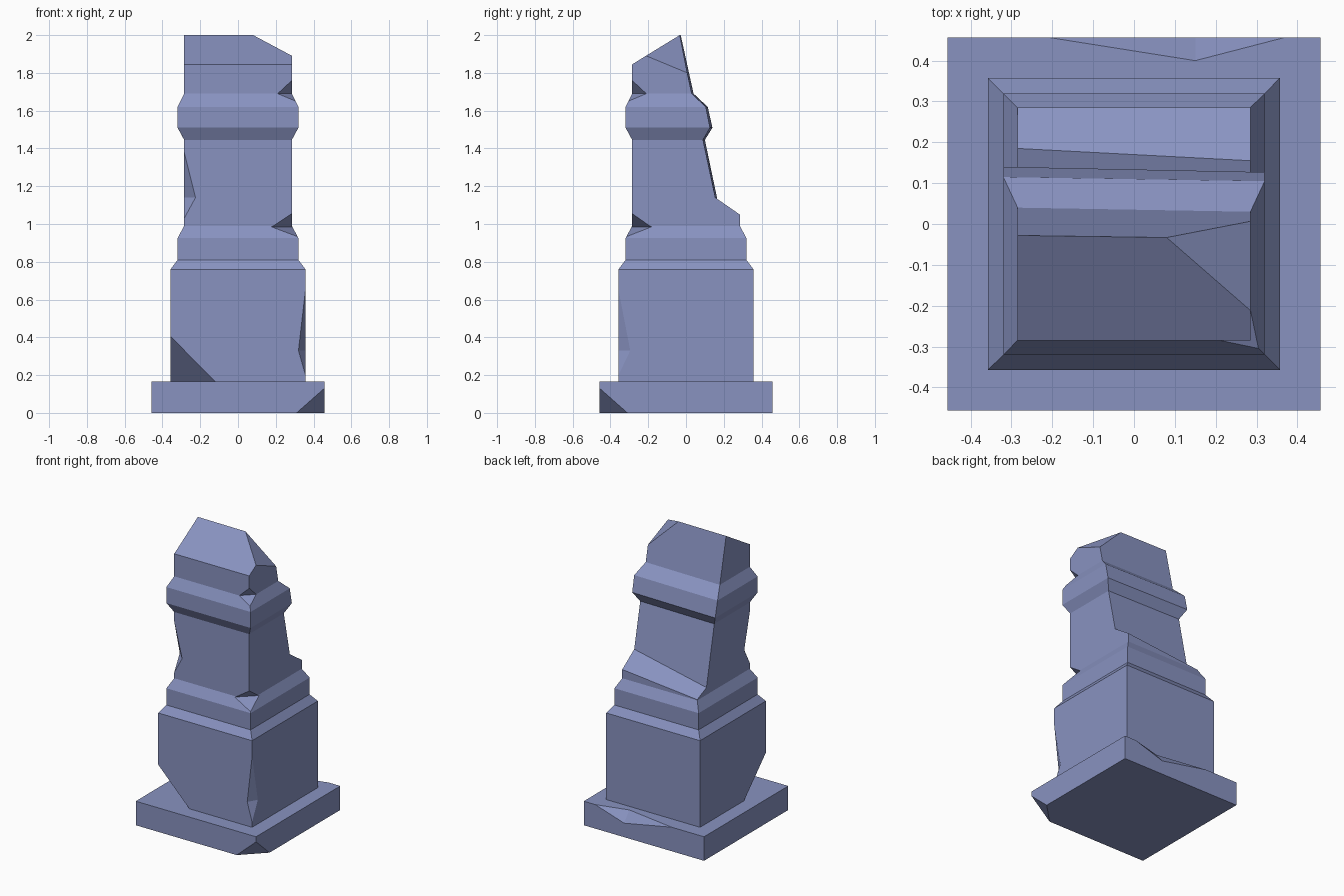
import bpy, bmesh
from mathutils import Vector

if "Cube" in bpy.data.objects:
    bpy.data.objects.remove(bpy.data.objects["Cube"])

# Blue-grey stone
stone = bpy.data.materials.new("blue_stone")
stone.diffuse_color = (0.247, 0.289, 0.53, 1)
stone.use_nodes = True
stone.node_tree.nodes["Principled BSDF"].inputs["Base Color"].default_value = stone.diffuse_color


def loft(name, rings):
    """Stack four-cornered rings (front-left, front-right, back-right, back-left)."""
    bm = bmesh.new()
    loops = [[bm.verts.new(p) for p in ring] for ring in rings]
    bm.faces.new(loops[0][::-1])
    bm.faces.new(loops[-1])
    for a, b in zip(loops, loops[1:]):
        for i in range(4):
            j = (i + 1) % 4
            bm.faces.new((a[i], a[j], b[j], b[i]))
    bmesh.ops.recalc_face_normals(bm, faces=bm.faces)
    me = bpy.data.meshes.new(name)
    bm.to_mesh(me)
    bm.free()
    me.materials.append(stone)
    ob = bpy.data.objects.new(name, me)
    bpy.context.collection.objects.link(ob)
    return ob


def square(h, z):
    return [(-h, -h, z), (h, -h, z), (h, h, z), (-h, h, z)]


def broken(h, zf, yl, zl, yr, zr):
    """Ring whose back edge is broken away."""
    return [(-h, -h, zf), (h, -h, zf), (h, yr, zr), (-h, yl, zl)]


def slice_corner(ob, a, b, c):
    """Cut off the outer side of the plane through three points."""
    a, b, c = Vector(a), Vector(b), Vector(c)
    n = (b - a).cross(c - a).normalized()
    mid = Vector((0, 0, 0.08 if ob.name == "plinth" else 1.0))
    if n.dot(mid - a) > 0:
        n = -n
    bm = bmesh.new()
    bm.from_mesh(ob.data)
    geom = bm.verts[:] + bm.edges[:] + bm.faces[:]
    res = bmesh.ops.bisect_plane(bm, geom=geom, plane_co=a, plane_no=n, clear_outer=True)
    cut = [e for e in res["geom_cut"] if isinstance(e, bmesh.types.BMEdge)]
    bmesh.ops.holes_fill(bm, edges=[e for e in cut if e.is_boundary], sides=0)
    bmesh.ops.recalc_face_normals(bm, faces=bm.faces)
    bm.to_mesh(ob.data)
    bm.free()


def notch(ob, tip1, in1, in2, tip2):
    """Carve a two-faced chip: inner crease in1-in2, ends at the two tips."""
    pts = [Vector(p) for p in (tip1, in1, in2, tip2)]
    m = (pts[1] + pts[2]) / 2
    bm = bmesh.new()
    vs = [bm.verts.new(m + (p - m) * 1.4) for p in pts]
    for f in ((0, 1, 2), (0, 1, 3), (0, 2, 3), (1, 2, 3)):
        bm.faces.new([vs[i] for i in f])
    bmesh.ops.recalc_face_normals(bm, faces=bm.faces)
    me = bpy.data.meshes.new("chip_cutter")
    bm.to_mesh(me)
    bm.free()
    me.materials.append(stone)
    cutter = bpy.data.objects.new("chip_cutter", me)
    cutter.hide_render = True
    bpy.context.collection.objects.link(cutter)
    mod = ob.modifiers.new("chip", "BOOLEAN")
    mod.operation = "DIFFERENCE"
    mod.solver = "EXACT"
    mod.object = cutter
    bpy.context.view_layer.objects.active = ob
    bpy.ops.object.modifier_apply(modifier=mod.name)
    bpy.data.objects.remove(cutter)


# Plinth slab with a chipped front corner and back edge
plinth = loft("plinth", [square(0.457, 0), square(0.457, 0.165)])
slice_corner(plinth, (0.457, -0.457, 0.13), (0.31, -0.457, 0), (0.457, -0.31, 0))
notch(plinth, (-0.21, 0.457, 0.165), (0.15, 0.40, 0.165),
      (0.15, 0.457, 0.096), (0.37, 0.457, 0.165))

# Pillar: pedestal block, mouldings and the broken shaft
pillar = loft("broken_pillar", [
    square(0.357, 0.165), square(0.357, 0.76),
    square(0.32, 0.81), square(0.32, 0.925), square(0.285, 0.99),
    broken(0.285, 1.03, 0.285, 0.995, 0.285, 1.05),
    broken(0.285, 1.10, 0.185, 1.04, 0.155, 1.14),
    broken(0.285, 1.445, 0.10, 1.445, 0.09, 1.445),
    broken(0.32, 1.51, 0.14, 1.51, 0.127, 1.51),
    broken(0.32, 1.62, 0.115, 1.62, 0.105, 1.62),
    broken(0.285, 1.69, 0.04, 1.69, 0.03, 1.69),
    broken(0.285, 1.845, -0.028, 2.0, -0.036, 2.0),
])

# Large broken corners: top right and lower left of the block
slice_corner(pillar, (0.08, -0.033, 2.0), (0.285, 0.007, 1.80), (0.285, -0.21, 1.89))
slice_corner(pillar, (-0.357, -0.357, 0.405), (-0.12, -0.357, 0.165), (-0.357, -0.12, 0.165))

# Small chips along the front corners
notch(pillar, (0.285, -0.285, 1.76), (0.21, -0.285, 1.69),
      (0.285, -0.21, 1.69), (0.32, -0.32, 1.64))
notch(pillar, (0.285, -0.285, 1.055), (0.18, -0.285, 0.985),
      (0.285, -0.185, 0.985), (0.32, -0.32, 0.93))
notch(pillar, (-0.285, -0.285, 1.38), (-0.225, -0.285, 1.14),
      (-0.285, -0.225, 1.14), (-0.285, -0.285, 1.03))
notch(pillar, (0.357, -0.357, 0.65), (0.32, -0.357, 0.33),
      (0.357, -0.295, 0.33), (0.357, -0.357, 0.20))
